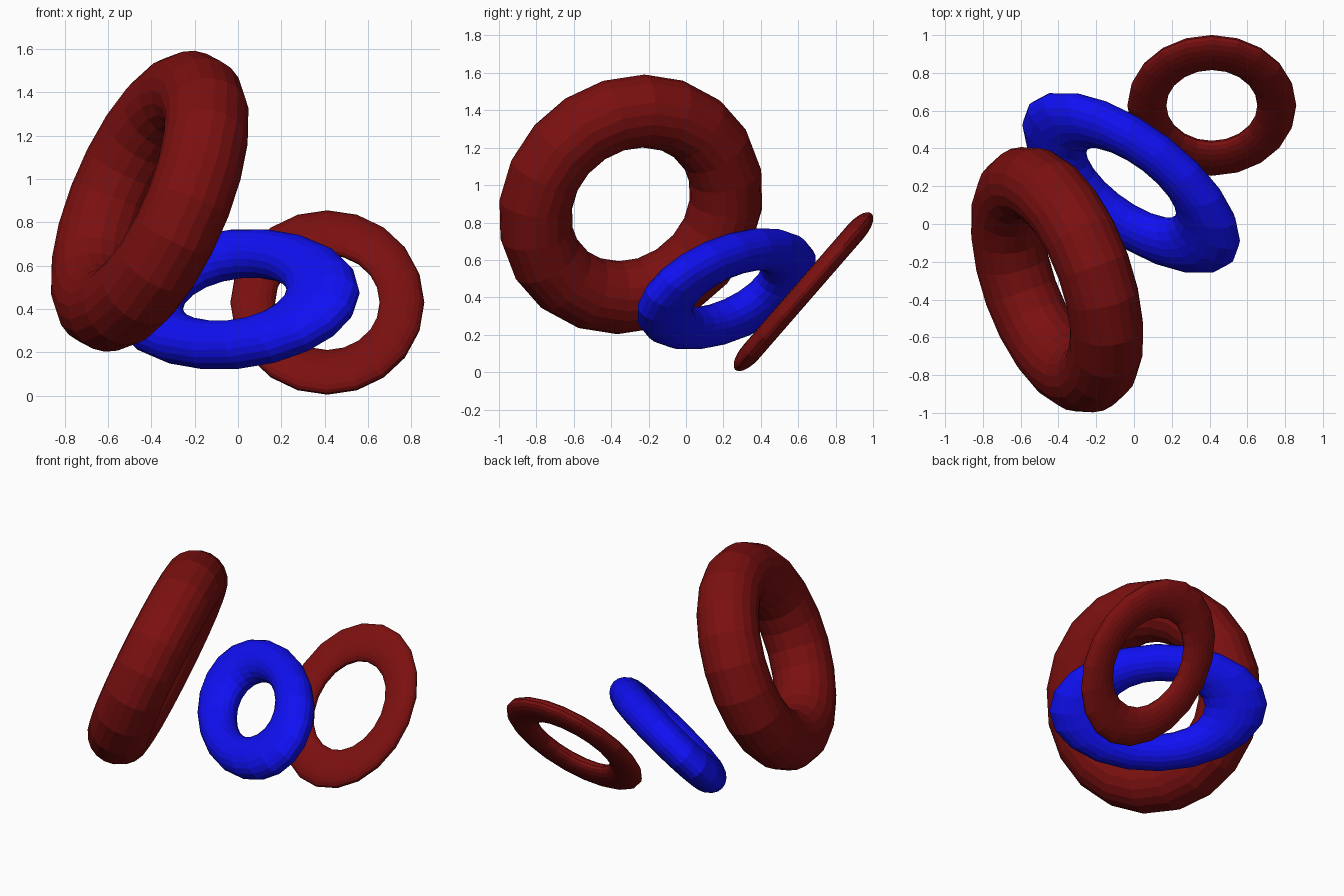
import bpy
from mathutils import Matrix, Vector

if "Cube" in bpy.data.objects:
    bpy.data.objects.remove(bpy.data.objects["Cube"])


def colour(name, rgb):
    m = bpy.data.materials.new(name)
    m.diffuse_color = (*rgb, 1)
    m.use_nodes = True
    m.node_tree.nodes["Principled BSDF"].inputs["Base Color"].default_value = m.diffuse_color
    return m


RED = colour("dark_red", (0.2, 0.005, 0.005))
BLUE = colour("blue", (0.005, 0.005, 0.9))


def ring(name, mat, centre, u, v, tube, half_thickness):
    """Ring whose centre line spans half-axes u and v; tube is relative to them."""
    u, v = Vector(u), Vector(v)
    w = u.cross(v).normalized() * (half_thickness / tube)
    bpy.ops.mesh.primitive_torus_add(major_segments=20, minor_segments=20,
                                     major_radius=1, minor_radius=tube)
    ob = bpy.context.object
    ob.name = name
    m = Matrix((u, v, w)).transposed().to_4x4()
    m.translation = centre
    ob.data.transform(m)
    ob.data.materials.append(mat)
    for p in ob.data.polygons:
        p.use_smooth = False


# Large leaning round ring
ring("large_ring", RED, (-0.407, -0.295, 0.897),
     (-0.181, 0.508, 0), (0.192, 0.068, 0.499), 0.363, 0.195)

# Middle oval ring
ring("middle_ring", BLUE, (-0.015, 0.218, 0.445),
     (0.385, -0.297, -0.03), (0.133, 0.150, 0.210), 0.40, 0.11)

# Small flattened ring
ring("small_ring", RED, (0.412, 0.628, 0.43),
     (0.344, 0, 0), (0, 0.280, 0.322), 0.30, 0.055)
